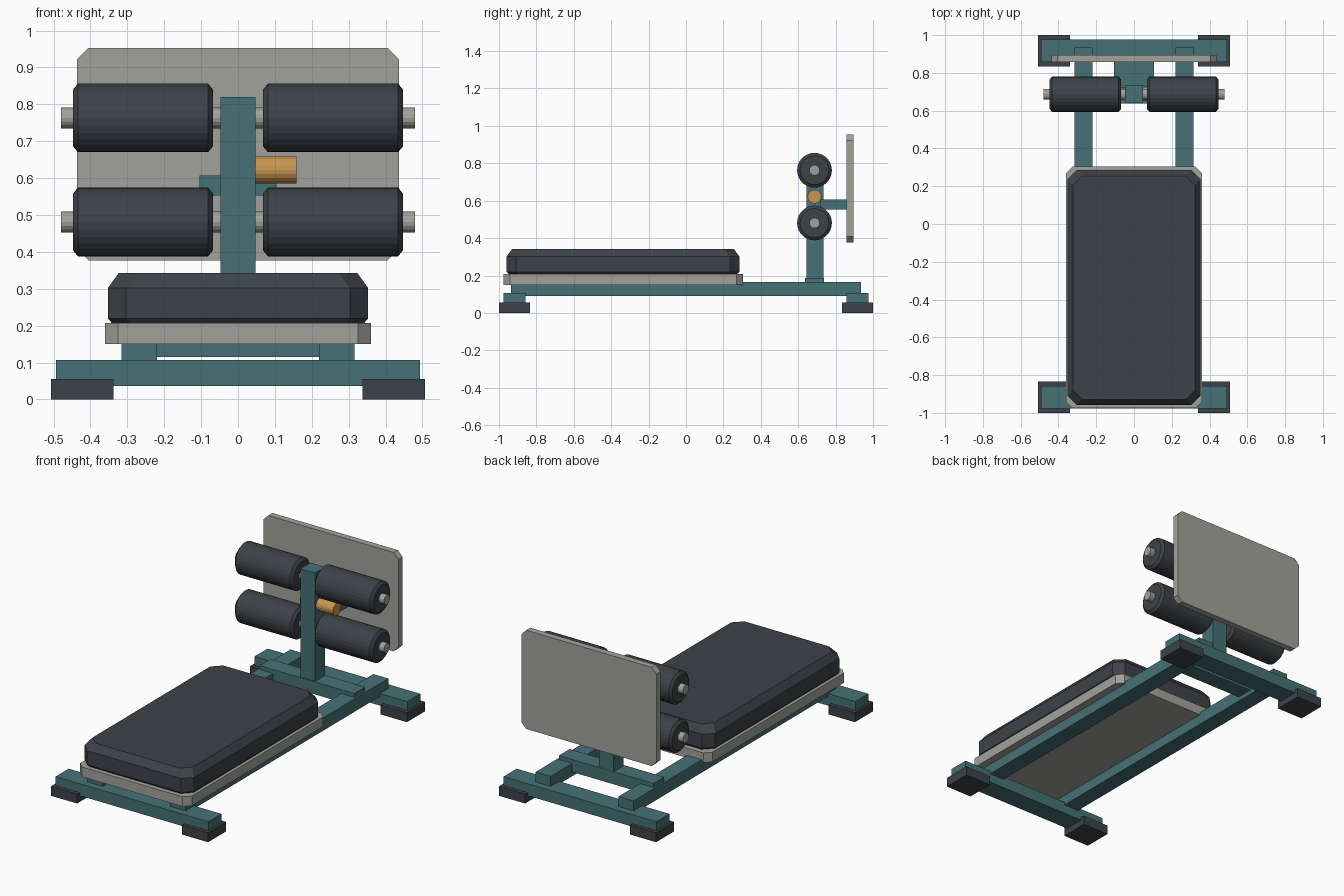
import bpy, bmesh, math
from mathutils import Matrix

if "Cube" in bpy.data.objects:
    bpy.data.objects.remove(bpy.data.objects["Cube"])


def material(name, rgb):
    m = bpy.data.materials.new(name)
    m.diffuse_color = (*rgb, 1)
    m.use_nodes = True
    m.node_tree.nodes["Principled BSDF"].inputs["Base Color"].default_value = m.diffuse_color
    return m


TEAL = material("teal steel", (0.062, 0.165, 0.182))
DARK = material("charcoal rubber", (0.047, 0.055, 0.065))
GREY = material("warm grey", (0.365, 0.365, 0.335))
ORANGE = material("orange knob", (0.58, 0.30, 0.085))


def finish(bm, name, mat):
    bmesh.ops.recalc_face_normals(bm, faces=bm.faces)
    mesh = bpy.data.meshes.new(name)
    bm.to_mesh(mesh)
    bm.free()
    mesh.materials.append(mat)
    ob = bpy.data.objects.new(name, mesh)
    bpy.context.collection.objects.link(ob)
    return ob


def box(name, x, y, z, mat):
    """Box from (min, max) pairs."""
    bm = bmesh.new()
    bmesh.ops.create_cube(bm, size=1)
    for v in bm.verts:
        v.co = [(a + b) / 2 + c * (b - a) for (a, b), c in zip((x, y, z), v.co)]
    return finish(bm, name, mat)


def loft(bm, rings):
    loops = [[bm.verts.new(p) for p in r] for r in rings]
    n = len(loops[0])
    for a, b in zip(loops, loops[1:]):
        for i in range(n):
            bm.faces.new((a[i], a[(i + 1) % n], b[(i + 1) % n], b[i]))
    bm.faces.new(loops[0])
    bm.faces.new(loops[-1])


def octagon_slab(name, half_w, half_l, cut, profile, mat, matrix):
    """Rectangle with clipped corners, lofted through (inset, height) steps."""
    bm = bmesh.new()
    rings = []
    for inset, h in profile:
        w, l = half_w - inset, half_l - inset
        rings.append([(w, cut - l, h), (w, l - cut, h), (w - cut, l, h), (cut - w, l, h),
                      (-w, l - cut, h), (-w, cut - l, h), (cut - w, -l, h), (w - cut, -l, h)])
    loft(bm, rings)
    bm.transform(matrix)
    return finish(bm, name, mat)


def turned(name, profile, y, z, sides, mat):
    """Round part along x from (x, radius) steps."""
    bm = bmesh.new()
    loft(bm, [[(x, y + r * math.cos(2 * math.pi * i / sides),
                z + r * math.sin(2 * math.pi * i / sides)) for i in range(sides)]
              for x, r in profile])
    return finish(bm, name, mat)


# Floor frame: cross bars, feet, rails
for end, s in (("front", -1), ("rear", 1)):
    box(end + "_cross_bar", (-0.493, 0.493), sorted((s * 0.857, s * 0.977)), (0.037, 0.107), TEAL)
    for side, t in (("left", -1), ("right", 1)):
        box(f"{end}_{side}_foot", sorted((t * 0.338, t * 0.507)),
            sorted((s * 0.833, s)), (0, 0.055), DARK)
for side, t in (("left", -1), ("right", 1)):
    box(side + "_rail", sorted((t * 0.219, t * 0.316)), (-0.935, 0.935), (0.09, 0.165), TEAL)

# Upright with its base bar and the board bracket
box("post_base_bar", (-0.305, 0.305), (0.637, 0.737), (0.115, 0.188), TEAL)
box("post", (-0.048, 0.048), (0.643, 0.735), (0.12, 0.82), TEAL)
box("board_bracket", (-0.105, 0.105), (0.72, 0.86), (0.553, 0.607), TEAL)

# Seat board and padded cushion
octagon_slab("seat_board", 0.36, 0.64, 0.035, [(0, 0.15), (0, 0.207)], GREY,
             Matrix.Translation((0, -0.335, 0)))
octagon_slab("seat_cushion", 0.353, 0.622, 0.05,
             [(0.012, 0.206), (0, 0.22), (0, 0.302), (0.03, 0.343)], DARK,
             Matrix.Translation((0, -0.337, 0)))

# Upright foot board behind the rollers
octagon_slab("foot_board", 0.436, 0.288, 0.031, [(0, -0.019), (0, 0.019)], GREY,
             Matrix.Translation((0, 0.876, 0.665)) @ Matrix.Rotation(math.pi / 2, 4, 'X'))

# Foam rollers on their rods
for level, z in (("upper", 0.763), ("lower", 0.481)):
    turned(level + "_rod", [(-0.48, 0.028), (0.48, 0.028)], 0.687, z, 16, GREY)
    for side, t in (("left", -1), ("right", 1)):
        turned(f"{level}_{side}_roller",
               [(t * 0.068, 0.077), (t * 0.081, 0.093), (t * 0.434, 0.093), (t * 0.447, 0.077)],
               0.687, z, 28, DARK)

# Adjustment knob
turned("knob", [(0.04, 0.037), (0.158, 0.037)], 0.687, 0.622, 20, ORANGE)
